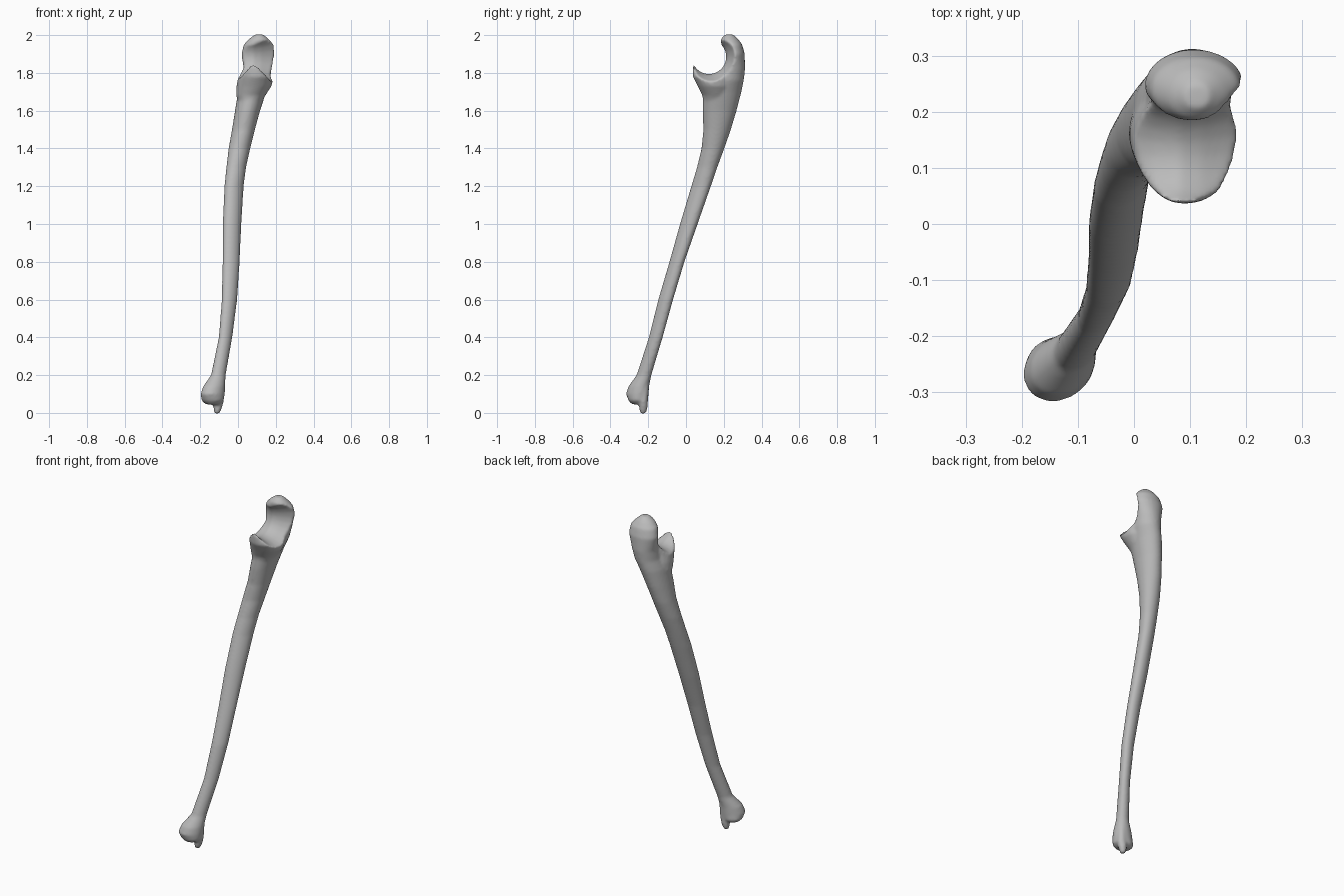
import bpy, bmesh
from math import sin, cos, pi, sqrt

SEG = 24
if "Cube" in bpy.data.objects:
    bpy.data.objects.remove(bpy.data.objects["Cube"])

bone = bpy.data.materials.new("bone grey")
bone.use_nodes = True
bone.diffuse_color = (0.5, 0.5, 0.5, 1)
bone.node_tree.nodes["Principled BSDF"].inputs["Base Color"].default_value = (0.5, 0.5, 0.5, 1)


def loft(name, rings):
    """Skin a stack of closed rings and cap both ends."""
    bm = bmesh.new()
    loops = [[bm.verts.new(p) for p in ring] for ring in rings]
    for a, b in zip(loops, loops[1:]):
        for i in range(SEG):
            j = (i + 1) % SEG
            bm.faces.new((a[i], a[j], b[j], b[i]))
    bm.faces.new(loops[0])
    bm.faces.new(loops[-1])
    bmesh.ops.recalc_face_normals(bm, faces=bm.faces)
    mesh = bpy.data.meshes.new(name)
    bm.to_mesh(mesh)
    bm.free()
    mesh.materials.append(bone)
    obj = bpy.data.objects.new(name, mesh)
    bpy.context.collection.objects.link(obj)
    return obj


def section(z, x0, x1, y0, y1, skew=0.0):
    """Level oval filling the given extents, leaning along the diagonal by skew."""
    cx, cy, a, b = (x0 + x1) / 2, (y0 + y1) / 2, (x1 - x0) / 2, (y1 - y0) / 2
    k = sqrt(1 - skew * skew)
    return [(cx + a * cos(t), cy + b * (skew * cos(t) + k * sin(t)), z)
            for t in (2 * pi * i / SEG for i in range(SEG))]


def spool_ring(x, r):
    return [(x, 0.122 + r * cos(2 * pi * i / SEG), 1.885 + r * sin(2 * pi * i / SEG))
            for i in range(SEG)]


# Shaft from the lower head to the hooked upper end
shaft = loft("bone", [section(*s) for s in (
    (0.045, -.17, -.10, -.285, -.215),
    (0.065, -.193, -.075, -.305, -.2),
    (0.10, -.198, -.07, -.318, -.198, .2),
    (0.14, -.185, -.068, -.305, -.195, .2),
    (0.20, -.143, -.065, -.262, -.183, .2),
    (0.40, -.102, -.03, -.197, -.123, .3),
    (0.60, -.086, -.004, -.147, -.068, .3),
    (0.80, -.082, .009, -.088, -.008, .3),
    (1.00, -.081, .018, -.032, .062, .3),
    (1.20, -.072, .03, .028, .132, .3),
    (1.30, -.062, .043, .058, .166, .2),
    (1.40, -.05, .065, .082, .203, .1),
    (1.50, -.032, .09, .092, .238),
    (1.60, -.016, .117, .088, .268),
    (1.70, .0, .15, .09, .294),
    (1.76, .022, .17, .13, .306),
    (1.82, .03, .178, .17, .313),
    (1.90, .018, .197, .185, .311),
    (1.95, .03, .19, .18, .298),
    (1.98, .058, .162, .185, .276),
    (2.003, .09, .135, .205, .25))])

# Forward-jutting lower lip of the joint
lip = loft("joint_lip", [section(*s) for s in (
    (1.60, .02, .09, .10, .20),
    (1.68, -.01, .145, .086, .24),
    (1.73, -.008, .178, .062, .25),
    (1.78, .0, .19, .036, .25),
    (1.85, .005, .165, .035, .24))])

# Pointed process beside the lower head
process = loft("lower_process", [section(*s) for s in (
    (0.16, -.12, -.075, -.235, -.195),
    (0.06, -.135, -.075, -.25, -.202),
    (0.025, -.13, -.085, -.248, -.203),
    (-0.004, -.125, -.098, -.242, -.213))])

# Waisted spool that hollows the joint, leaving a central ridge
spool = loft("joint_cutter", [spool_ring(*s) for s in (
    (-.1, .13), (-.01, .122), (.035, .1), (.08, .09),
    (.12, .102), (.19, .135), (.3, .14))])

for part, op in ((lip, 'UNION'), (process, 'UNION'), (spool, 'DIFFERENCE')):
    part.hide_render = True
    mod = shaft.modifiers.new("combine", 'BOOLEAN')
    mod.object, mod.operation, mod.solver = part, op, 'EXACT'

# Blend the joined parts into one soft surface
remesh = shaft.modifiers.new("blend", 'REMESH')
remesh.mode, remesh.voxel_size, remesh.use_smooth_shade = 'VOXEL', 0.007, True
soften = shaft.modifiers.new("soften", 'SMOOTH')
soften.factor, soften.iterations = 0.5, 10

graph = bpy.context.evaluated_depsgraph_get()
solid = bpy.data.meshes.new_from_object(shaft.evaluated_get(graph))
shaft.modifiers.clear()
shaft.data = solid
for part in (lip, process, spool):
    bpy.data.objects.remove(part)

solid.materials.clear()
solid.materials.append(bone)
for face in solid.polygons:
    face.material_index = 0
    face.use_smooth = True
